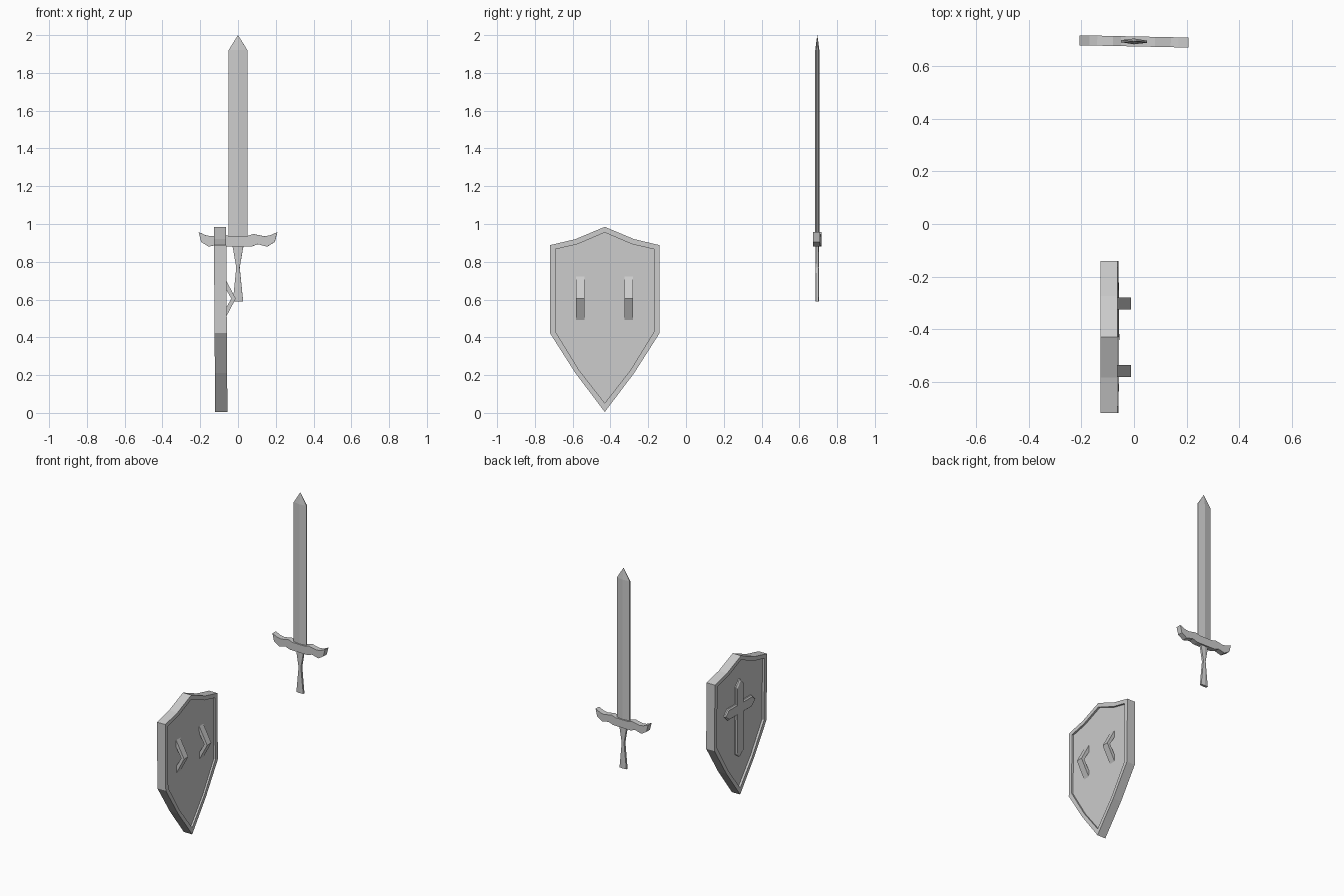
import bpy, bmesh, math
from mathutils import Matrix, Vector

if "Cube" in bpy.data.objects:
    bpy.data.objects.remove(bpy.data.objects["Cube"])

steel = bpy.data.materials.new("light grey")
steel.diffuse_color = (0.6, 0.6, 0.6, 1)
steel.use_nodes = True
steel.node_tree.nodes["Principled BSDF"].inputs["Base Color"].default_value = steel.diffuse_color


def loft(name, rings):
    """Skin a stack of equal-length point loops and cap both ends."""
    bm = bmesh.new()
    loops = [[bm.verts.new(p) for p in ring] for ring in rings]
    n = len(loops[0])
    for a, b in zip(loops, loops[1:]):
        for i in range(n):
            j = (i + 1) % n
            bm.faces.new((a[i], a[j], b[j], b[i]))
    bm.faces.new(loops[0][::-1])
    bm.faces.new(loops[-1])
    bmesh.ops.remove_doubles(bm, verts=bm.verts, dist=1e-5)
    bmesh.ops.recalc_face_normals(bm, faces=bm.faces)
    mesh = bpy.data.meshes.new(name)
    bm.to_mesh(mesh)
    bm.free()
    mesh.materials.append(steel)
    obj = bpy.data.objects.new(name, mesh)
    bpy.context.collection.objects.link(obj)
    return obj


def mirrored(half):
    """Complete a symmetric outline from its right half, top to bottom."""
    return half + [(-u, z) for u, z in reversed(half) if u > 1e-6]


# ---- Shield: rimmed plate, recessed on both faces, leaning very slightly ----
SY = -0.43


def on_shield(x, outline):
    return [(x + 0.007 * (1 - z), SY + u, z) for u, z in outline]


outer = mirrored([(0, 0.985), (0.155, 0.92), (0.29, 0.888), (0.29, 0.422),
                  (0.155, 0.21), (0, 0.005)])
inner = mirrored([(0, 0.955), (0.145, 0.893), (0.262, 0.866), (0.262, 0.432),
                  (0.137, 0.228), (0, 0.052)])
loft("shield", [on_shield(-0.112, inner), on_shield(-0.128, inner),
                on_shield(-0.128, outer), on_shield(-0.063, outer),
                on_shield(-0.063, inner), on_shield(-0.076, inner)])

# Cross emblem with pointed arms and a chamfered edge
def cross(s):
    w, a, mid = 0.043 - s, 0.04 - s, 0.615
    return mirrored([(0, 0.82 - s), (w, 0.775 - s), (w, mid + a), (0.13, mid + a),
                     (0.17 - s, mid), (0.13, mid - a), (w, mid - a),
                     (w, 0.30 + s), (0, 0.27 + s)])


loft("cross_emblem", [on_shield(-0.108, cross(0)), on_shield(-0.120, cross(0)),
                      on_shield(-0.127, cross(0.01))])

# Two bent hand grips on the inner face
grip = [(-0.078, 0.73), (-0.012, 0.605), (-0.078, 0.48),
        (-0.078, 0.53), (-0.035, 0.605), (-0.078, 0.68)]
for side, y in (("front", -0.56), ("rear", -0.303)):
    loft("shield_grip_" + side,
         [[(x, y + d, z) for x, z in grip] for d in (-0.023, 0.023)])

# ---- Sword, turned a touch about its own length ----
turn = Matrix.Translation((0, 0.695, 0)) @ Matrix.Rotation(math.radians(-1.2), 4, 'Z')


def section(w, ridge, edge, z):
    """Six-sided cross-section: a ridge on each flat, thin side edges."""
    return [(w, -edge, z), (w, edge, z), (0, ridge, z),
            (-w, edge, z), (-w, -edge, z), (0, -ridge, z)]


blade = loft("blade", [section(0.05, 0.011, 0.004, 0.91),
                       section(0.05, 0.011, 0.004, 1.92),
                       section(0.0005, 0.0006, 0.0003, 2.0)])
handle = loft("handle", [section(0.027, 0.010, 0.007, 0.59),
                         section(0.009, 0.010, 0.008, 0.77),
                         section(0.03, 0.010, 0.007, 0.89)])

# Crossguard with curled ends
half = [(0.05, 0.937), (0.08, 0.947), (0.14, 0.935), (0.17, 0.940), (0.208, 0.957),
        (0.195, 0.905), (0.155, 0.880), (0.105, 0.893), (0.07, 0.880)]
outline = mirrored(half)
guard = loft("crossguard", [[(x, d, z) for x, z in outline] for d in (-0.019, 0.019)])

for part in (blade, handle, guard):
    part.data.transform(turn)
